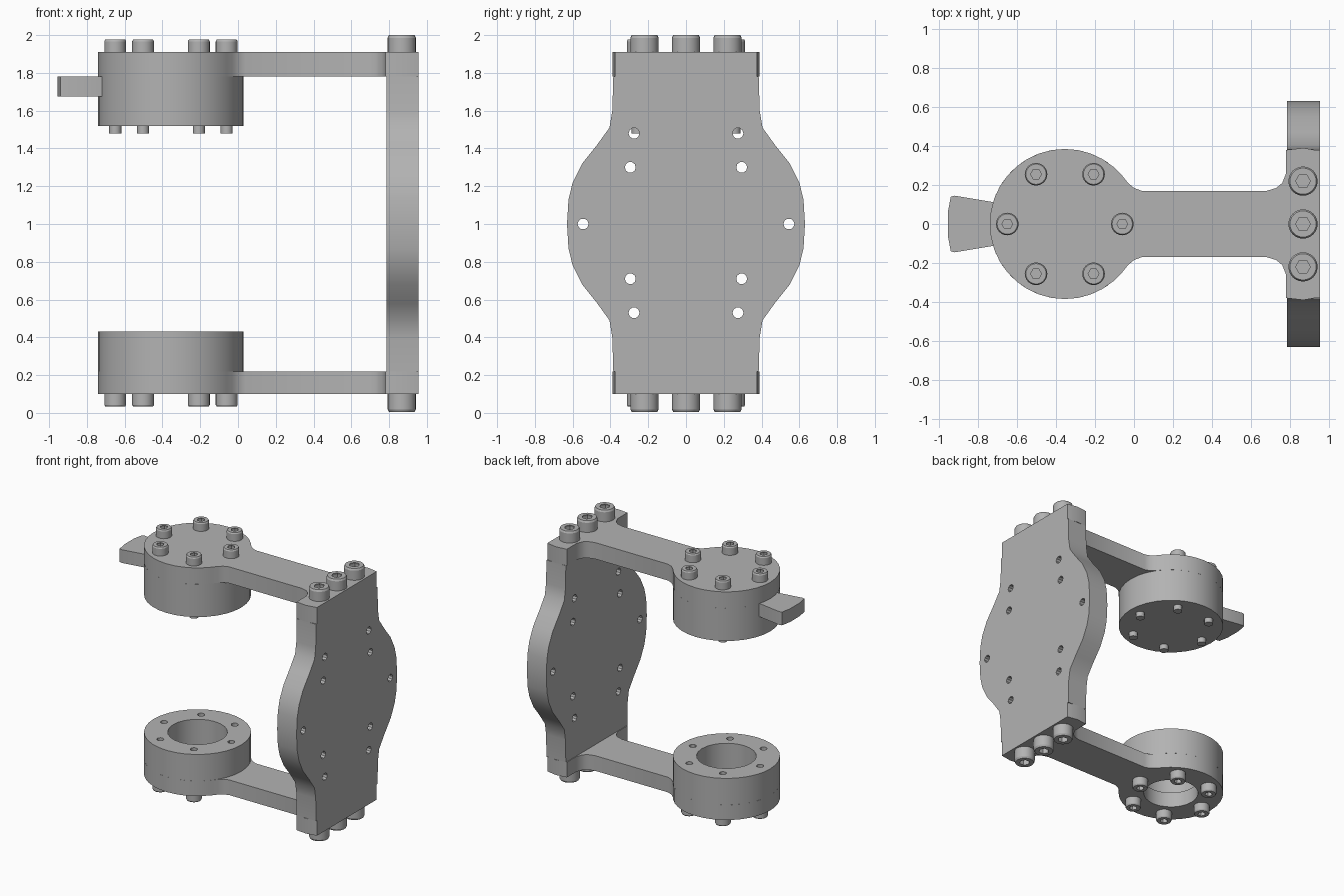
import bpy, bmesh
from math import sin, cos, pi, radians
from mathutils import Matrix

cube = bpy.data.objects.get("Cube")
if cube:
    bpy.data.objects.remove(cube, do_unlink=True)

GREY = (0.448, 0.448, 0.448, 1)
metal = bpy.data.materials.new("grey metal")
metal.use_nodes = True
metal.diffuse_color = GREY
metal.node_tree.nodes["Principled BSDF"].inputs["Base Color"].default_value = GREY

# Turns a profile drawn in (y, z) so that it is extruded along x
ALONG_X = Matrix(((0, 0, 1, 0), (1, 0, 0, 0), (0, 1, 0, 0), (0, 0, 0, 1)))


def ring(r, sides, cx=0, cy=0, start=0, sweep=2 * pi):
    """Points on a circle around (cx, cy)."""
    return [(cx + r * cos(start + sweep * i / sides),
             cy + r * sin(start + sweep * i / sides)) for i in range(sides)]


def mirrored(half):
    """Close an outline by mirroring its positive-y half."""
    return half + [(x, -y) for x, y in reversed(half) if y > 1e-5]


def prism(bm, loops, lo, hi, taper=1):
    """Extrude an outline (first loop) with holes (other loops) from lo to hi."""
    edges = []
    for loop in loops:
        verts = [bm.verts.new((x, y, lo)) for x, y in loop]
        edges += [bm.edges.new((verts[i - 1], v)) for i, v in enumerate(verts)]
    fill = bmesh.ops.triangle_fill(bm, use_beauty=True, edges=edges, normal=(0, 0, 1))
    faces = [f for f in fill["geom"] if isinstance(f, bmesh.types.BMFace)]
    top = bmesh.ops.extrude_face_region(bm, geom=faces, use_keep_orig=True)["geom"]
    for v in top:
        if isinstance(v, bmesh.types.BMVert):
            v.co = (v.co.x * taper, v.co.y * taper, hi)


def finish(bm, name, matrix=None):
    """Turn the bmesh into a shaded mesh."""
    bmesh.ops.recalc_face_normals(bm, faces=bm.faces)
    if matrix:
        bm.transform(matrix)
    mesh = bpy.data.meshes.new(name)
    bm.to_mesh(mesh)
    bm.free()
    mesh.materials.append(metal)
    mesh.shade_smooth()
    mesh.set_sharp_from_angle(angle=radians(30))
    return mesh


def place(name, mesh, location=(0, 0, 0), flipped=False):
    obj = bpy.data.objects.new(name, mesh)
    obj.location = location
    if flipped:
        obj.rotation_euler.x = pi
    bpy.context.collection.objects.link(obj)


def part(name, loops, lo, hi, matrix=None):
    bm = bmesh.new()
    prism(bm, loops, lo, hi)
    place(name, finish(bm, name, matrix))


def bolt_mesh(name, r, height, socket, shaft, length):
    """Cap bolt, head upward from z = 0; the shaft top is the socket floor."""
    bm = bmesh.new()
    body = height * 0.85
    loops = [ring(r, 24), ring(socket, 6)]
    prism(bm, loops, 0, body)
    prism(bm, loops, body, height, taper=0.9)
    prism(bm, [ring(shaft, 24)], -length, height * 0.4)
    return finish(bm, name)


DISC_X, DISC_R = -0.355, 0.385
disc = ring(DISC_R, 32, DISC_X)
bolt_circle = ring(0.295, 6, DISC_X)

# Arms: round pad, narrow bar and cross-shaped end
arm = mirrored([(0.955, 0.375), (0.87, 0.39), (0.78, 0.38), (0.78, 0.26),
                (0.76, 0.21), (0.73, 0.185), (0.68, 0.17), (0.04, 0.17),
                (0.0, 0.185), (-0.03, 0.21)]
               + ring(DISC_R, 14, DISC_X, 0, radians(40), radians(140))
               + [(DISC_X - DISC_R, 0)])
part("upper_arm", [arm], 1.78, 1.91)
part("lower_arm", [arm, ring(0.2, 24, DISC_X)], 0.1, 0.22)

# Upper clamp: disc with a side tab, and a closed cover below it
part("tab_disc", [disc], 1.67, 1.78)
part("side_tab", [mirrored([(-0.7, 0.11), (-0.74, 0.115), (-0.92, 0.145),
                            (-0.94, 0.14), (-0.955, 0.06)])], 1.675, 1.78)
part("upper_cover", [disc], 1.52, 1.67)

# Lower clamp: open collar with bolt holes
part("lower_collar",
     [disc, ring(0.215, 24, DISC_X)] + [ring(0.026, 12, x, y) for x, y in bolt_circle],
     0.22, 0.43)

# Back plate with a bulging outline and drilled holes
right_side = [(0.385, 0.22), (0.39, 0.4), (0.405, 0.49), (0.47, 0.58), (0.55, 0.68),
              (0.6, 0.78), (0.622, 0.87), (0.63, 1.0)]
right_side += [(y, 2 - z) for y, z in reversed(right_side[:-1])]
outline = right_side + [(-y, z) for y, z in reversed(right_side)]
holes = [(0.275, 0.53), (0.295, 0.71), (0.545, 1.0), (0.295, 1.3), (0.275, 1.48)]
drilled = [ring(0.029, 10, side * y, z) for y, z in holes for side in (1, -1)]
part("back_plate", [outline] + drilled, 0.785, 0.955, ALONG_X)

# Clamp bolts
long_bolt = bolt_mesh("long_bolt", 0.058, 0.067, 0.031, 0.032, 0.43)
short_bolt = bolt_mesh("short_bolt", 0.058, 0.067, 0.031, 0.032, 0.26)
for x, y in bolt_circle:
    place("upper_clamp_bolt", long_bolt, (x, y, 1.91))
    place("lower_clamp_bolt", short_bolt, (x, y, 0.1), True)

# Large bolts joining the arms to the plate
plate_bolt = bolt_mesh("plate_bolt", 0.075, 0.095, 0.042, 0.044, 0.25)
for y in (-0.22, 0, 0.22):
    place("upper_plate_bolt", plate_bolt, (0.867, y, 1.905))
    place("lower_plate_bolt", plate_bolt, (0.867, y, 0.1), True)
